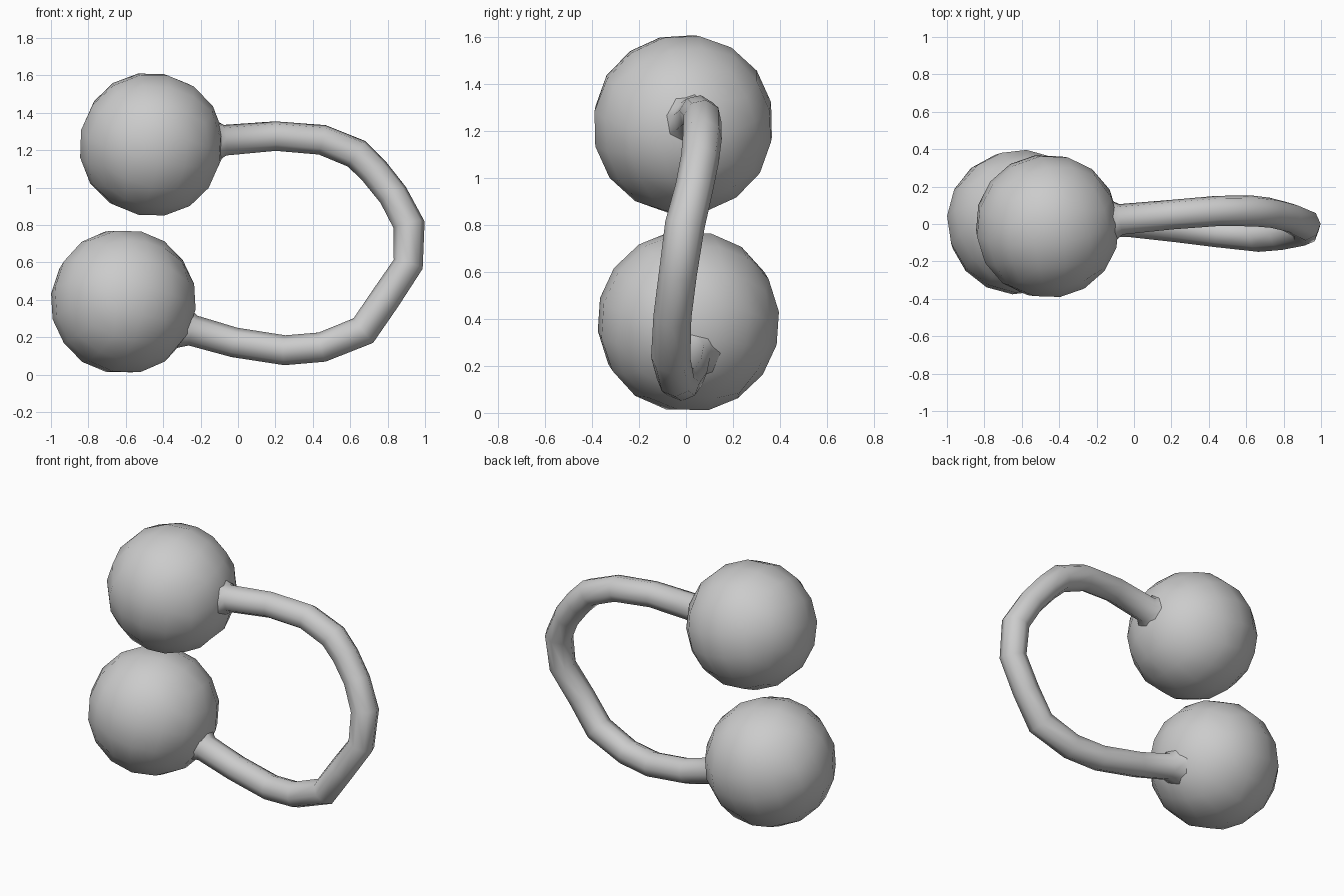
import bpy, bmesh
from math import tan, pi
from mathutils import Euler

if "Cube" in bpy.data.objects:
    bpy.data.objects.remove(bpy.data.objects["Cube"])


def ball(name, centre, radius, rotation):
    # low-poly ball: evenly gridded cube pushed out to a sphere
    bm = bmesh.new()
    bmesh.ops.create_cube(bm, size=2)
    bmesh.ops.subdivide_edges(bm, edges=bm.edges[:], cuts=3, use_grid_fill=True)
    turn = Euler(rotation).to_matrix()
    for v in bm.verts:
        for i in range(3):
            v.co[i] = tan(v.co[i] * pi / 4)
        v.co = turn @ (v.co.normalized() * radius)
    for f in bm.faces:
        f.smooth = True
    mesh = bpy.data.meshes.new(name)
    bm.to_mesh(mesh)
    bm.free()
    obj = bpy.data.objects.new(name, mesh)
    obj.location = centre
    bpy.context.collection.objects.link(obj)


ball("upper_ball", (-0.463, -0.012, 1.23), 0.388, (0.25, 0.2, 0.15))
ball("lower_ball", (-0.613, 0.01, 0.39), 0.39, (-0.2, 0.2, 0.3))

# bent rod joining the balls: x, y, z, radius (flared where it meets each ball)
path = [
    (-0.32, 0.03, 0.26, 0.13), (-0.24, 0.02, 0.235, 0.083),
    (-0.02, 0.01, 0.172, 0.08), (0.25, -0.02, 0.13, 0.08),
    (0.45, -0.045, 0.147, 0.08), (0.67, -0.065, 0.235, 0.084),
    (0.79, -0.058, 0.41, 0.081), (0.91, -0.035, 0.59, 0.081),
    (0.915, -0.005, 0.80, 0.085), (0.83, 0.035, 0.96, 0.081),
    (0.73, 0.06, 1.085, 0.082), (0.635, 0.07, 1.18, 0.084),
    (0.45, 0.07, 1.255, 0.082), (0.2, 0.05, 1.275, 0.08),
    (-0.07, 0.025, 1.253, 0.083), (-0.14, 0.015, 1.25, 0.13),
]
curve = bpy.data.curves.new("bent_rod", 'CURVE')
curve.dimensions = '3D'
curve.bevel_depth = 1
curve.bevel_resolution = 2
spline = curve.splines.new('POLY')
spline.points.add(len(path) - 1)
for p, (x, y, z, r) in zip(spline.points, path):
    p.co = (x, y, z, 1)
    p.radius = r
spline.use_smooth = True
rod = bpy.data.objects.new("bent_rod", curve)
bpy.context.collection.objects.link(rod)
bpy.context.view_layer.objects.active = rod
rod.select_set(True)
bpy.ops.object.convert(target='MESH')
